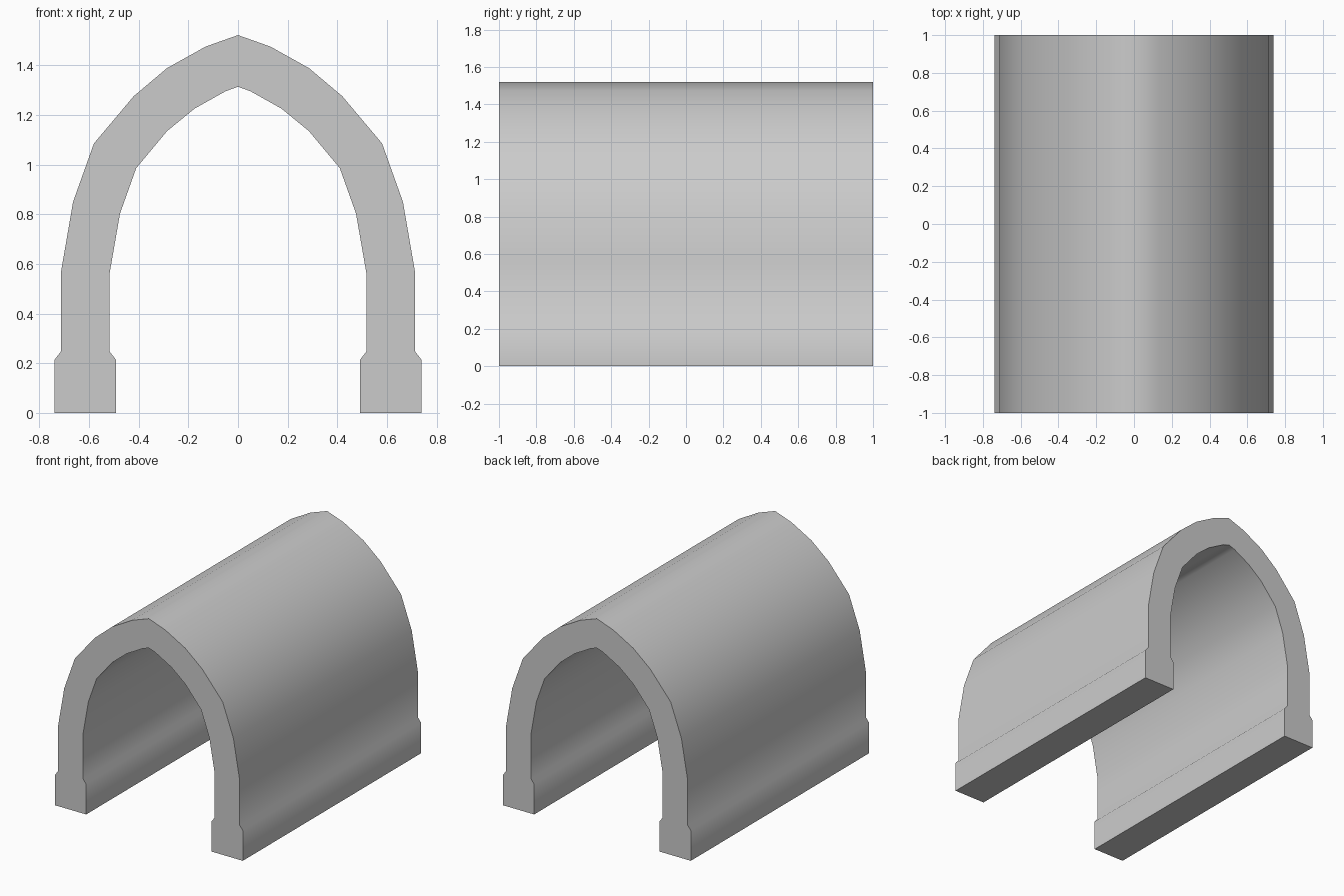
import bpy, bmesh, math
from mathutils import Vector

if "Cube" in bpy.data.objects:
    bpy.data.objects.remove(bpy.data.objects["Cube"])

# Right half of the pointed arch section, from the foot to the crown (x, z)
OUTER = [(0.738, 0), (0.738, 0.215), (0.713, 0.247), (0.713, 0.566), (0.664, 0.85),
         (0.58, 1.085), (0.42, 1.275), (0.286, 1.388), (0.13, 1.475), (0, 1.521)]
INNER = [(0.492, 0), (0.492, 0.215), (0.517, 0.247), (0.517, 0.562), (0.475, 0.803),
         (0.41, 0.985), (0.285, 1.135), (0.175, 1.225), (0.05, 1.295), (0, 1.313)]
DEPTH = 2.0


def full_arch(half):
    """Mirror the half section across x = 0, sharing the crown point."""
    return half + [(-x, z) for x, z in reversed(half[:-1])]


# Front face as a strip of quads, extruded along y into a closed vault
bm = bmesh.new()
outer, inner = ([bm.verts.new((x, -DEPTH / 2, z)) for x, z in full_arch(h)]
                for h in (OUTER, INNER))
for i in range(len(outer) - 1):
    bm.faces.new((outer[i], outer[i + 1], inner[i + 1], inner[i]))
result = bmesh.ops.extrude_face_region(bm, geom=bm.faces[:], use_keep_orig=True)
back = [g for g in result["geom"] if isinstance(g, bmesh.types.BMVert)]
bmesh.ops.translate(bm, verts=back, vec=Vector((0, DEPTH, 0)))
bmesh.ops.recalc_face_normals(bm, faces=bm.faces[:])

mesh = bpy.data.meshes.new("arched_vault")
bm.to_mesh(mesh)
bm.free()
vault = bpy.data.objects.new("arched_vault", mesh)
bpy.context.collection.objects.link(vault)

# Smooth curved sides, sharp ends and feet
bpy.context.view_layer.objects.active = vault
vault.select_set(True)
bpy.ops.object.shade_smooth_by_angle(angle=math.radians(50))
